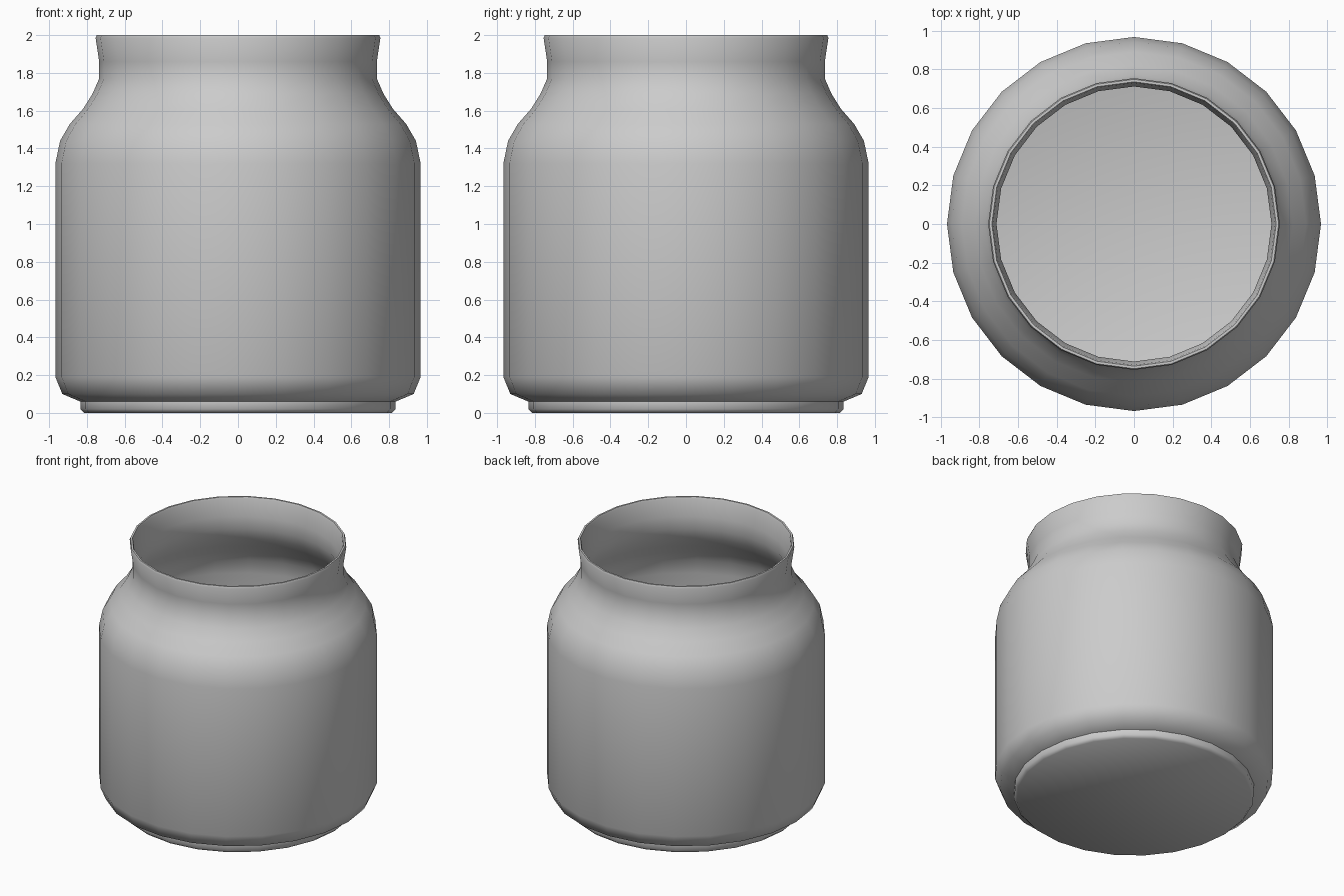
import bpy, bmesh, math

if "Cube" in bpy.data.objects:
    bpy.data.objects.remove(bpy.data.objects["Cube"])

SIDES = 24

# Outer wall (bottom to top), then the rim and inner wall back down: (radius, z)
outer = [(0.815, 0.0), (0.835, 0.02), (0.835, 0.06), (0.93, 0.10), (0.967, 0.19),
         (0.967, 1.32), (0.942, 1.44), (0.89, 1.53), (0.82, 1.61), (0.77, 1.69),
         (0.735, 1.77), (0.735, 1.86), (0.754, 1.985), (0.748, 2.0)]
inner = [(0.735, 2.0), (0.729, 1.985), (0.711, 1.86), (0.711, 1.765), (0.747, 1.68),
         (0.80, 1.595), (0.87, 1.515), (0.919, 1.43), (0.943, 1.32),
         (0.943, 0.195), (0.91, 0.12), (0.83, 0.085)]


def lathe(name, profile):
    """Revolve a profile about z and close both ends with flat discs."""
    bm = bmesh.new()
    rings = [[bm.verts.new((r * math.cos(2 * math.pi * i / SIDES),
                            r * math.sin(2 * math.pi * i / SIDES), z))
              for i in range(SIDES)] for r, z in profile]
    for a, b in zip(rings, rings[1:]):
        for i in range(SIDES):
            j = (i + 1) % SIDES
            bm.faces.new((a[i], a[j], b[j], b[i]))
    bm.faces.new(rings[0][::-1])
    bm.faces.new(rings[-1])
    bmesh.ops.recalc_face_normals(bm, faces=bm.faces)
    mesh = bpy.data.meshes.new(name)
    bm.to_mesh(mesh)
    bm.free()
    obj = bpy.data.objects.new(name, mesh)
    bpy.context.collection.objects.link(obj)
    return obj


# Hollow jar with foot, shoulder and flared neck
jar = lathe("jar", outer + inner)
bpy.context.view_layer.objects.active = jar
jar.select_set(True)
bpy.ops.object.shade_smooth_by_angle(angle=math.radians(50))
